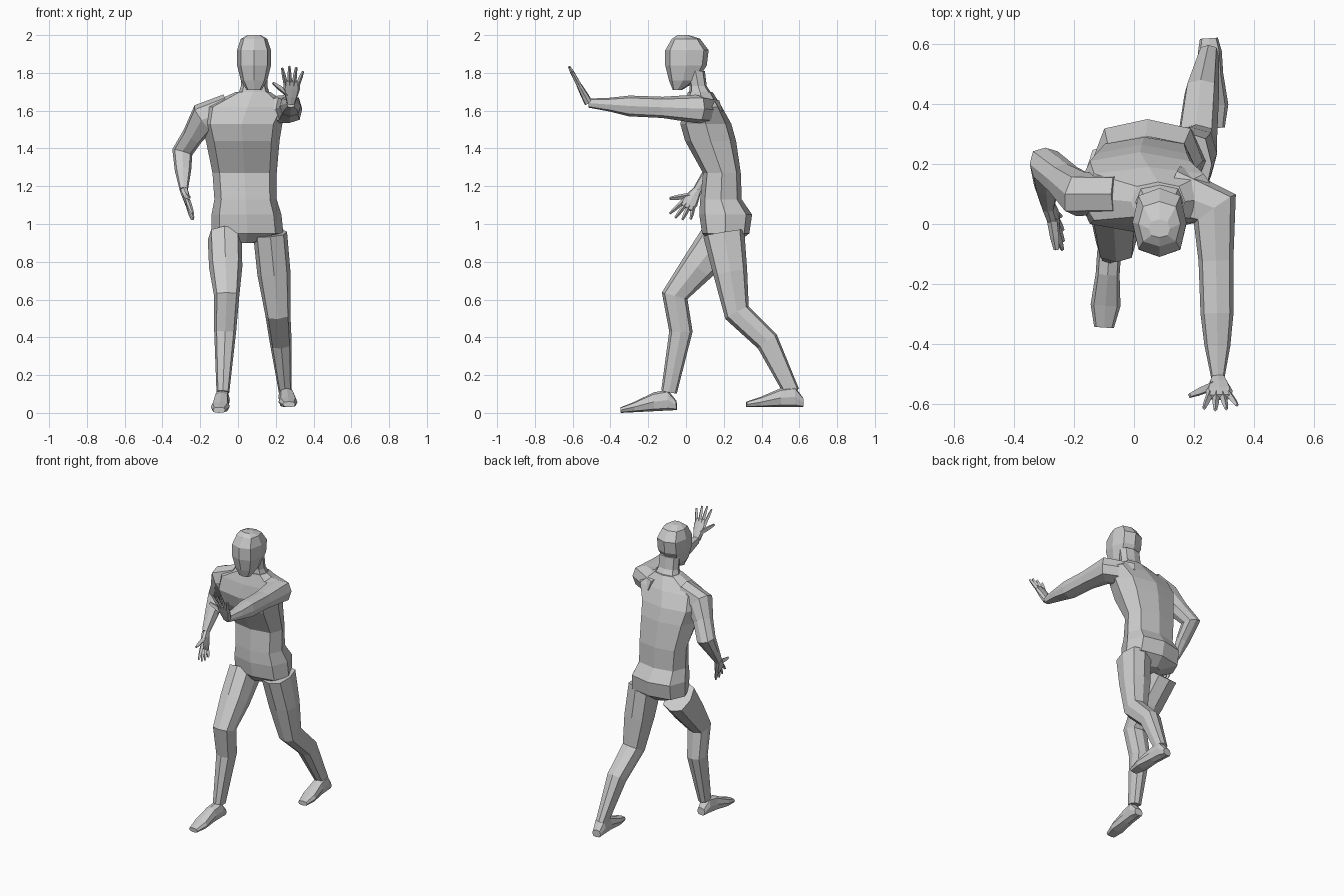
import bpy
import bmesh
from math import cos, sin, tau
from mathutils import Vector

if "Cube" in bpy.data.objects:
    bpy.data.objects.remove(bpy.data.objects["Cube"])

X_AXIS, Y_AXIS, Z_AXIS = Vector((1, 0, 0)), Vector((0, 1, 0)), Vector((0, 0, 1))


def make_material(name, shade):
    material = bpy.data.materials.new(name)
    material.use_nodes = True
    colour = (shade, shade, shade, 1)
    material.diffuse_color = colour
    material.node_tree.nodes["Principled BSDF"].inputs["Base Color"].default_value = colour
    return material


plain_grey = make_material("plain grey", .6)


def skin(name, stations, hint, axis=None, sides=8):
    """Skin (point, half width, half depth) stations; depth lies along the hint."""
    bm = bmesh.new()
    points = [Vector(point) for point, width, depth in stations]
    last = len(points) - 1
    loops = []
    for index, (point, width, depth) in enumerate(stations):
        # Mitre each ring between the bones that meet there
        before = points[max(index, 1)] - points[max(index, 1) - 1]
        after = points[min(index + 1, last)] - points[min(index, last - 1)]
        along = axis or before.normalized() + after.normalized()
        across = along.cross(hint).normalized()
        deep = across.cross(along).normalized()
        loop = []
        for corner in range(sides):
            angle = tau * corner / sides
            bulge = 1.1 if corner % 2 else 1
            offset = across * width * cos(angle) + deep * depth * sin(angle)
            loop.append(bm.verts.new(points[index] + offset * bulge))
        loops.append(loop)
    for lower, upper in zip(loops, loops[1:]):
        for corner in range(sides):
            following = (corner + 1) % sides
            bm.faces.new((lower[corner], lower[following], upper[following], upper[corner]))
    bm.faces.new(loops[0])
    bm.faces.new(loops[-1])
    bmesh.ops.recalc_face_normals(bm, faces=bm.faces)
    mesh = bpy.data.meshes.new(name)
    bm.to_mesh(mesh)
    bm.free()
    mesh.materials.append(plain_grey)
    bpy.context.collection.objects.link(bpy.data.objects.new(name, mesh))


def leg(side, hip, knee, ankle):
    """Thigh and shin, with the calf pushed back from the bone."""
    hip, knee, ankle = Vector(hip), Vector(knee), Vector(ankle)
    calf = knee.lerp(ankle, .4) + Vector((0, .045, .015))
    skin(side + "_leg", [
        (hip, .09, .11),
        (hip.lerp(knee, .5), .088, .09),
        (knee, .067, .07),
        (calf, .058, .062),
        (ankle, .034, .042)], Y_AXIS)


def foot(side, heel, toe):
    """Wedge that is highest at the ankle and widest at the ball."""
    heel, toe = Vector(heel), Vector(toe)
    stations = []
    for along, width, height in ((0, .03, .05), (.15, .04, .11), (.4, .04, .1),
                                 (.75, .05, .055), (1, .033, .03)):
        middle = heel.lerp(toe, along) + Z_AXIS * height / 2
        stations.append((middle, width, height / 2))
    skin(side + "_foot", stations, Z_AXIS, axis=toe - heel)


def arm(side, collar, shoulder, elbow, wrist, hint):
    """Shoulder cap, upper arm and tapering forearm."""
    shoulder, elbow, wrist = Vector(shoulder), Vector(elbow), Vector(wrist)
    skin(side + "_arm", [
        (collar, .09, .07),
        (shoulder, .085, .075),
        (shoulder.lerp(elbow, .5), .058, .056),
        (elbow, .055, .055),
        (elbow.lerp(wrist, .5), .043, .036),
        (wrist, .022, .024)], hint)


def hand(side, wrist, reach, spread):
    """Flat palm with four fanned fingers and a thumb on the minus spread side."""
    wrist, reach, spread = Vector(wrist), Vector(reach), Vector(spread).normalized()
    facing = spread.cross(reach)
    skin(side + "_palm", [
        (wrist, .022, .022),
        (wrist + reach * .2, .034, .02),
        (wrist + reach * .4, .045, .016),
        (wrist + reach * .6, .04, .011)], facing)

    def digit(name, base, tip, thickness):
        skin(side + name, [
            (base, thickness, thickness),
            (base.lerp(tip, .6), thickness * .85, thickness * .85),
            (tip, thickness / 2, thickness / 2)], facing, sides=4)

    for name, place in (("index", -1.5), ("middle", -.5), ("ring", .5), ("little", 1.5)):
        length = 1 - .04 * (place + .4) ** 2
        digit(f"_{name}_finger", wrist + reach * .5 + spread * place * .021,
              wrist + reach * length + spread * place * .037, .012)
    digit("_thumb", wrist + reach * .25 - spread * .02,
          wrist + reach * .55 - spread * .1, .016)


# Trunk from crotch to collar, leaning forward
skin("torso", [
    ((.04, .2, .9), .05, .07),
    ((.05, .21, .95), .19, .125),
    ((.045, .21, 1.05), .185, .14),
    ((.04, .185, 1.13), .165, .11),
    ((.035, .19, 1.27), .17, .1),
    ((.025, .13, 1.44), .195, .135),
    ((.02, .105, 1.53), .215, .135),
    ((.05, .09, 1.62), .235, .1),
    ((.08, .075, 1.7), .09, .065)], Y_AXIS, axis=Z_AXIS)

# Neck and head share one centre line, from nape and chin to crown
centre = .085
skin("neck", [
    ((centre, .09, 1.64), .1, .08),
    ((centre, .065, 1.73), .07, .045),
    ((centre, .05, 1.81), .07, .05)], Y_AXIS, axis=Z_AXIS)
skin("head", [
    ((centre, -.045, 1.71), .04, .025),
    ((centre, -.015, 1.76), .07, .075),
    ((centre, 0, 1.84), .09, .11),
    ((centre, .005, 1.92), .09, .115),
    ((centre, 0, 1.98), .07, .075),
    ((centre, -.015, 2), .035, .03)], Y_AXIS, axis=Z_AXIS)

# Left leg trails behind, right leg steps forward
leg("left", hip=(.17, .2, .95), knee=(.21, .27, .53), ankle=(.25, .56, .11))
foot("left", heel=(.25, .62, .03), toe=(.27, .32, .03))
leg("right", hip=(-.07, .18, .92), knee=(-.06, -.06, .62), ankle=(-.08, -.09, .11))
foot("right", heel=(-.08, -.05, .015), toe=(-.1, -.345, 0))

# Left arm pushes forward with the hand raised
left_wrist = (.28, -.515, 1.64)
arm("left", (.12, .11, 1.6), (.27, .05, 1.61), (.277, -.3, 1.625), left_wrist, Z_AXIS)
hand("left", left_wrist, reach=(.01, -.105, .195), spread=X_AXIS)

# Right arm hangs bent behind the hip
right_wrist = (-.287, .06, 1.18)
arm("right", (-.05, .1, 1.6), (-.18, .1, 1.56), (-.295, .2, 1.38), right_wrist, Y_AXIS)
hand("right", right_wrist, reach=(.05, -.1, -.155), spread=(0, .9, -.4))
